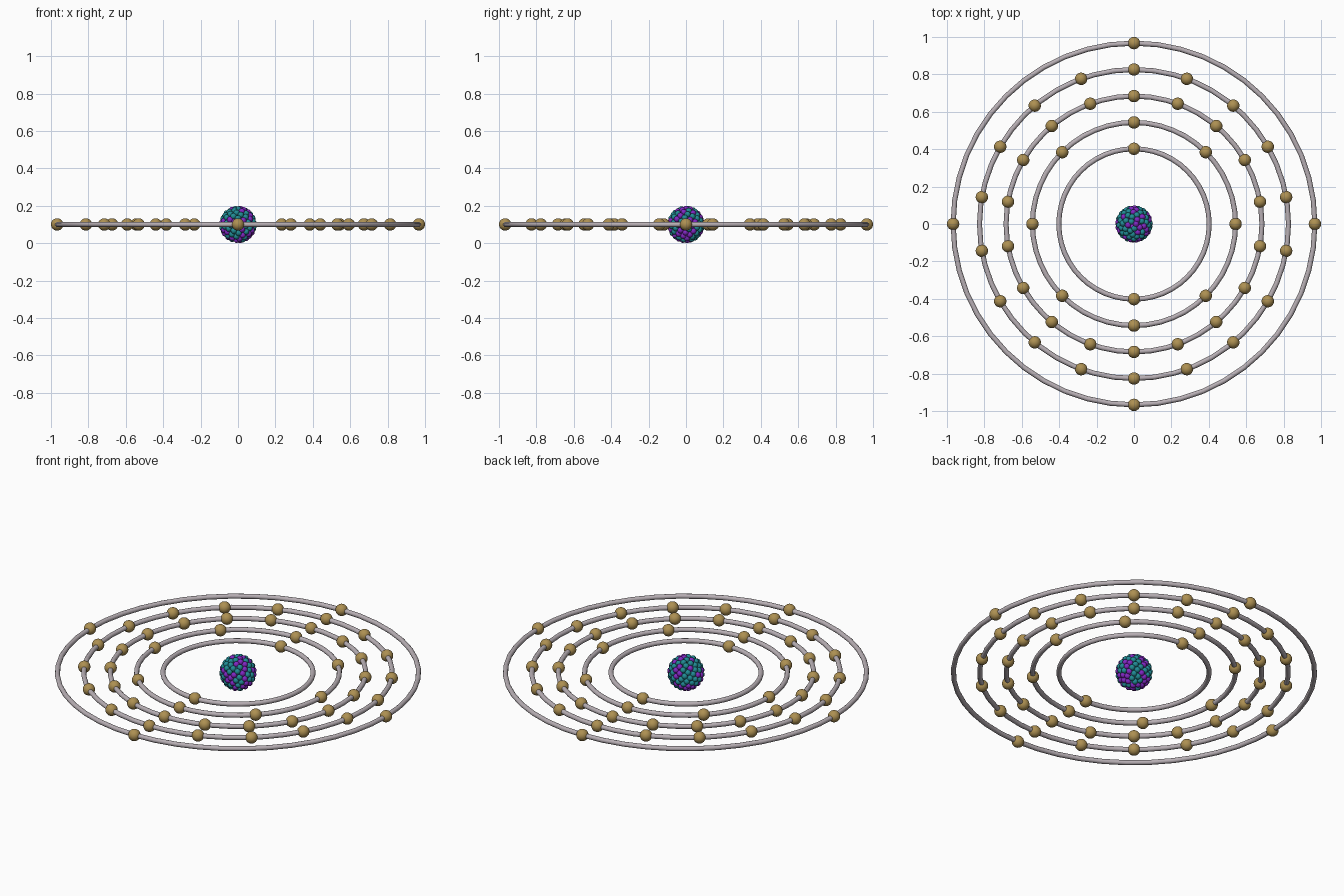
import bpy, math, random
from mathutils import Vector

if "Cube" in bpy.data.objects:
    bpy.data.objects.remove(bpy.data.objects["Cube"])

random.seed(4)
CENTRE = Vector((0, 0, 0.1))


def material(name, rgb):
    m = bpy.data.materials.new(name)
    m.diffuse_color = (*rgb, 1)
    m.use_nodes = True
    m.node_tree.nodes["Principled BSDF"].inputs["Base Color"].default_value = m.diffuse_color
    return m


gold = material("gold", (0.42, 0.28, 0.085))
silver = material("silver", (0.48, 0.43, 0.46))
purple = material("purple", (0.22, 0.02, 0.55))
teal = material("teal", (0.015, 0.26, 0.30))


def sphere_template(name, radius, segments, rings, mat):
    """Make one smooth sphere and return its mesh for sharing."""
    bpy.ops.mesh.primitive_uv_sphere_add(segments=segments, ring_count=rings, radius=radius)
    ob = bpy.context.object
    bpy.ops.object.shade_smooth()
    mesh = ob.data
    mesh.name = name
    mesh.materials.append(mat)
    bpy.data.objects.remove(ob)
    return mesh


def place(name, mesh, loc):
    ob = bpy.data.objects.new(name, mesh)
    ob.location = loc
    bpy.context.collection.objects.link(ob)


# Orbit rings, each with evenly spaced electrons
electron = sphere_template("electron", 0.033, 32, 16, gold)
shells = [(0.402, 2), (0.543, 8), (0.684, 18), (0.826, 18), (0.967, 4)]
for s, (radius, count) in enumerate(shells, 1):
    bpy.ops.mesh.primitive_torus_add(major_radius=radius, minor_radius=0.0135,
                                     major_segments=48, minor_segments=12, location=CENTRE)
    ring = bpy.context.object
    ring.name = f"orbit_ring_{s}"
    ring.data.materials.append(silver)
    bpy.ops.object.shade_smooth()
    for i in range(count):
        a = math.pi / 2 + math.tau * i / count
        place(f"electron_{s}_{i + 1}", electron,
              CENTRE + Vector((math.cos(a), math.sin(a), 0)) * radius)

# Nucleus: balls spread evenly over a sphere, in two mixed colours
proton = sphere_template("proton", 0.0165, 16, 10, purple)
neutron = sphere_template("neutron", 0.0165, 16, 10, teal)
kinds = [("proton", proton)] * 50 + [("neutron", neutron)] * 69
random.shuffle(kinds)
n = len(kinds)
golden = math.pi * (3 - math.sqrt(5))
for i, (name, mesh) in enumerate(kinds):
    z = 1 - (2 * i + 1) / n
    r = math.sqrt(1 - z * z)
    p = Vector((r * math.cos(golden * i), r * math.sin(golden * i), z))
    place(f"{name}_{i + 1}", mesh, CENTRE + p * 0.0842)
